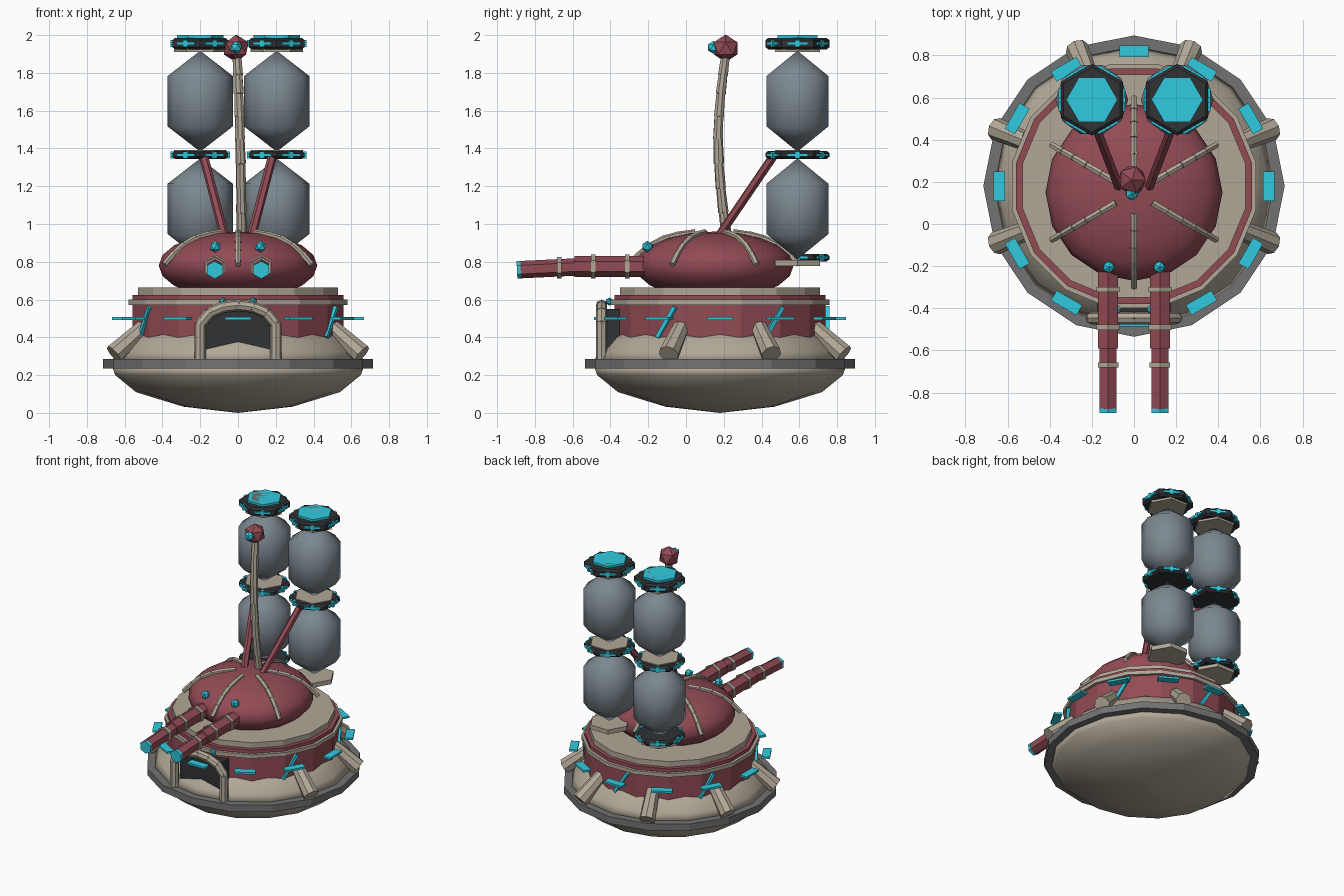
import bpy, bmesh
from math import sin, cos, pi, radians
from mathutils import Vector, Matrix

if "Cube" in bpy.data.objects:
    bpy.data.objects.remove(bpy.data.objects["Cube"])

CY = 0.18  # y of the hull axis


def material(name, rgb):
    m = bpy.data.materials.new(name)
    m.diffuse_color = (*rgb, 1)
    m.use_nodes = True
    m.node_tree.nodes["Principled BSDF"].inputs["Base Color"].default_value = m.diffuse_color
    return m


RED = material("red", (0.29, 0.07, 0.09))
CREAM = material("cream", (0.44, 0.39, 0.31))
CYAN = material("cyan", (0.03, 0.60, 0.75))
DARK = material("dark", (0.03, 0.032, 0.035))
STEEL = material("steel", (0.20, 0.245, 0.28))
GREY = material("grey", (0.17, 0.17, 0.175))


def finish(name, bm, mat, smooth=False):
    bmesh.ops.recalc_face_normals(bm, faces=bm.faces)
    me = bpy.data.meshes.new(name)
    bm.to_mesh(me)
    bm.free()
    me.materials.append(mat)
    for p in me.polygons:
        p.use_smooth = smooth
    ob = bpy.data.objects.new(name, me)
    bpy.context.collection.objects.link(ob)
    return ob


def lathe(name, profile, n, x, y, mat, smooth=False, turn=0.0):
    """Spin (radius, z) points into a capped solid with n sides."""
    bm = bmesh.new()
    rings = [[bm.verts.new((x + r * cos(turn + 2 * pi * i / n), y + r * sin(turn + 2 * pi * i / n), z))
              for i in range(n)] for r, z in profile]
    for a, b in zip(rings, rings[1:]):
        for i in range(n):
            j = (i + 1) % n
            bm.faces.new((a[i], a[j], b[j], b[i]))
    bm.faces.new(rings[0])
    bm.faces.new(rings[-1])
    return finish(name, bm, mat, smooth)


def rod(bm, p0, p1, r0, r1=None, n=6, turn=0.0):
    p0, p1 = Vector(p0), Vector(p1)
    d = p1 - p0
    m = Matrix.Translation((p0 + p1) / 2) @ d.to_track_quat('Z', 'Y').to_matrix().to_4x4() @ Matrix.Rotation(turn, 4, 'Z')
    bmesh.ops.create_cone(bm, cap_ends=True, segments=n, radius1=r0, radius2=r0 if r1 is None else r1,
                          depth=d.length, matrix=m)


def chain(bm, pts, r, n=6, taper=0.9):
    for a, b in zip(pts, pts[1:]):
        rod(bm, a, b, r, r * taper, n)


def box(bm, size, m):
    bmesh.ops.create_cube(bm, size=1, matrix=m @ Matrix.Diagonal((*size, 1)))


def ball(bm, c, r, sub=1):
    bmesh.ops.create_icosphere(bm, subdivisions=sub, radius=r, matrix=Matrix.Translation(c))


def polar(deg, r, z, y=CY):
    return Vector((r * cos(radians(deg)), y + r * sin(radians(deg)), z))


def around(deg, r, z, x=0, y=CY):
    """Frame whose local x points outward."""
    return Matrix.Translation((x, y, 0)) @ Matrix.Rotation(radians(deg), 4, 'Z') @ Matrix.Translation((r, 0, z))


# Hull: bowl, rim, skirt, wall, trim and deck
lathe("bowl", [(0.001, 0), (0.29, 0.033), (0.54, 0.11), (0.65, 0.2), (0.665, 0.24)], 16, 0, CY, CREAM, True)
lathe("rim", [(0.715, 0.235), (0.715, 0.285)], 16, 0, CY, GREY)
lathe("skirt", [(0.67, 0.27), (0.64, 0.33), (0.58, 0.4), (0.48, 0.47)], 16, 0, CY, CREAM, True)
lathe("wall", [(0.57, 0.36), (0.57, 0.625)], 16, 0, CY, RED, turn=pi / 16)
lathe("wall_trim", [(0.59, 0.572), (0.59, 0.6)], 16, 0, CY, CREAM, turn=pi / 16)
lathe("deck", [(0.54, 0.61), (0.54, 0.665)], 16, 0, CY, CREAM, turn=pi / 16)

# Buttress legs, none beside the door
bm = bmesh.new()
for k in range(8):
    a = 22.5 + 45 * k
    if not 225 < a < 315:
        rod(bm, polar(a, 0.71, 0.31), polar(a, 0.54, 0.45), 0.055, 0.045, 8)
finish("buttresses", bm, CREAM)

# Light strips: flat fins all round, slanted bars between
bm = bmesh.new()
for k in range(12):
    box(bm, (0.055, 0.14, 0.014), around(30 * k, 0.64, 0.5))
finish("light_fins", bm, CYAN)
bm = bmesh.new()
for a in (-30, 30, 90, 150, 210):
    box(bm, (0.03, 0.022, 0.19), around(a, 0.565, 0.48) @ Matrix.Rotation(radians(-33), 4, 'X'))
finish("slanted_lights", bm, CYAN)

# Door recess and arch
bm = bmesh.new()
box(bm, (0.35, 0.15, 0.33), Matrix.Translation((0, -0.345, 0.385)))
finish("door", bm, DARK)
bm = bmesh.new()
arch = [(-0.2, 0.28), (-0.2, 0.47), (-0.15, 0.53), (-0.08, 0.56), (0, 0.57), (0.08, 0.56), (0.15, 0.53), (0.2, 0.47), (0.2, 0.28)]
chain(bm, [(x, -0.447, z) for x, z in arch], 0.03, 8, 1)
for x, z in arch[1:-1]:
    ball(bm, (x, -0.447, z), 0.031)
finish("door_arch", bm, CREAM)
bm = bmesh.new()
for s in (-1, 1):
    ball(bm, (0.08 * s, -0.405, 0.59), 0.022)
finish("door_lamps", bm, CYAN)

# Turret dome with six ribs
bm = bmesh.new()
bmesh.ops.create_uvsphere(bm, u_segments=16, v_segments=10, radius=1,
                          matrix=Matrix.Translation((0, 0.15, 0.78)) @ Matrix.Diagonal((0.42, 0.42, 0.18, 1)))
finish("turret", bm, RED, True)
bm = bmesh.new()
for k in range(6):
    pts = [polar(30 + 60 * k, r, z, 0.15) for r, z in
           ((0.1, 0.955), (0.18, 0.945), (0.26, 0.925), (0.33, 0.89), (0.39, 0.845), (0.45, 0.785))]
    chain(bm, pts, 0.018)
finish("turret_ribs", bm, CREAM)
bm = bmesh.new()
for s in (-1, 1):
    ball(bm, (0.12 * s, -0.205, 0.88), 0.031)
finish("turret_eyes", bm, CYAN)

# Twin cannons
for side, x in (("left", -0.123), ("right", 0.123)):
    bm = bmesh.new()
    rod(bm, (x, -0.15, 0.775), (x, -0.59, 0.775), 0.055, n=6)
    rod(bm, (x, -0.57, 0.773), (x, -0.88, 0.758), 0.046, n=6)
    finish(side + "_cannon", bm, RED)
    bm = bmesh.new()
    for y, z, r in ((-0.31, 0.775, 0.063), (-0.49, 0.775, 0.063), (-0.67, 0.768, 0.056)):
        rod(bm, (x, y - 0.012, z), (x, y + 0.012, z), r)
    finish(side + "_cannon_collars", bm, CREAM)
    bm = bmesh.new()
    rod(bm, (x, -0.875, 0.758), (x, -0.895, 0.757), 0.047)
    finish(side + "_muzzle", bm, CYAN)

# Periscope stalk with head and lens
bm = bmesh.new()
stalk = [(0.018, 0.215, 0.94), (0.018, 0.198, 1.06), (0.016, 0.184, 1.19), (0.014, 0.174, 1.32), (0.01, 0.17, 1.45),
         (0.008, 0.174, 1.57), (0.004, 0.184, 1.69), (0, 0.196, 1.79), (-0.006, 0.21, 1.9)]
chain(bm, stalk, 0.028, 8, 0.88)
finish("stalk", bm, CREAM)
bm = bmesh.new()
ball(bm, (-0.01, 0.21, 1.93), 0.073)
finish("stalk_head", bm, RED)
bm = bmesh.new()
ball(bm, (-0.01, 0.145, 1.935), 0.034)
finish("stalk_lens", bm, CYAN)


# Tank stacks: hexagonal collars, clips and capsules
def collar(name, x, z0, z1):
    lathe(name, [(0.155, z0), (0.17, z0 + 0.012), (0.17, z1 - 0.012), (0.155, z1)], 6, x, 0.59, DARK, turn=pi / 6)
    bm = bmesh.new()
    for k in range(6):
        m = around(60 * k, 0.148, (z0 + z1) / 2, x, 0.59)
        box(bm, (0.02, 0.11, 0.016), m)
        box(bm, (0.021, 0.025, 0.036), m)
    finish(name + "_clips", bm, CYAN)


def plate(name, x, z0, z1):
    lathe(name, [(0.138, z0), (0.138, z1)], 6, x, 0.59, CREAM)


for side, x in (("left", -0.2), ("right", 0.205)):
    for part, z in (("lower", 1.08), ("upper", 1.65)):
        bm = bmesh.new()
        bmesh.ops.create_uvsphere(bm, u_segments=10, v_segments=3, radius=1,
                                  matrix=Matrix.Translation((x, 0.59, z)) @ Matrix.Rotation(pi / 2, 4, 'Z')
                                  @ Matrix.Diagonal((0.199, 0.199, 0.267, 1)))
        finish(f"{side}_{part}_tank", bm, STEEL, True)
    collar(side + "_top_collar", x, 1.925, 1.985)
    plate(side + "_top_plate", x, 1.91, 1.93)
    collar(side + "_middle_collar", x, 1.345, 1.387)
    plate(side + "_middle_plate", x, 1.37, 1.393)
    plate(side + "_bottom_plate", x, 0.778, 0.81)
    # glowing ring on the cap
    lathe(side + "_cap_ring", [(0.095, 1.98), (0.122, 1.98), (0.122, 2.0), (0.095, 2.0)], 6, x, 0.59, CYAN)
    lathe(side + "_cap_center", [(0.094, 1.97), (0.094, 2.0)], 6, x, 0.59, GREY)
    # brace from the dome to the stack
    s = 1 if x > 0 else -1
    bm = bmesh.new()
    rod(bm, (0.07 * s, 0.17, 0.93), (0.185 * s, 0.47, 1.37), 0.024)
    finish(side + "_brace", bm, RED)
collar("left_bottom_collar", -0.2, 0.802, 0.842)
